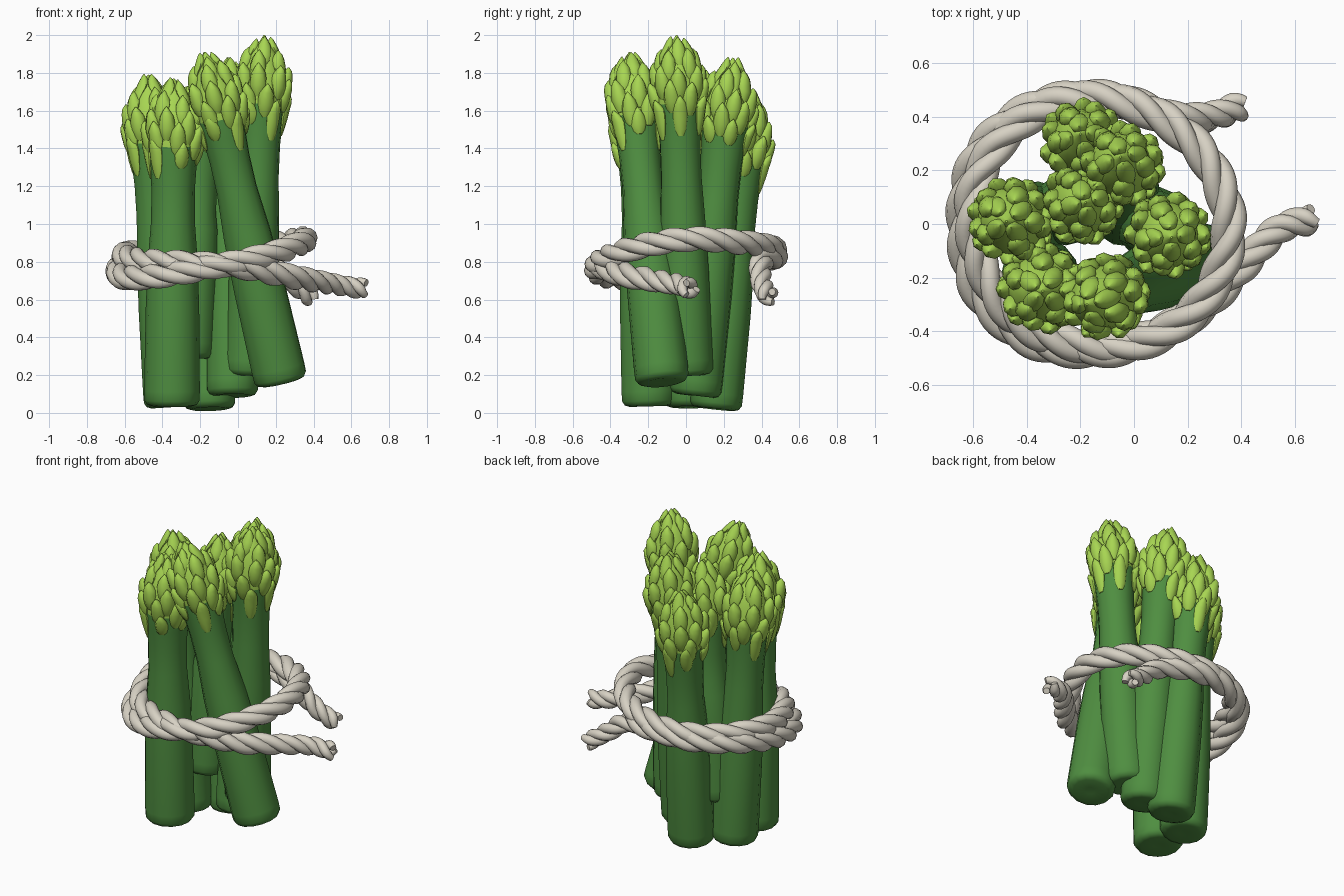
import bpy, bmesh, math, random
from mathutils import Vector, Matrix

if "Cube" in bpy.data.objects:
    bpy.data.objects.remove(bpy.data.objects["Cube"])

random.seed(4)


def material(name, rgb):
    m = bpy.data.materials.new(name)
    m.diffuse_color = (*rgb, 1)
    m.use_nodes = True
    m.node_tree.nodes["Principled BSDF"].inputs["Base Color"].default_value = m.diffuse_color
    return m


STALK = material("stalk green", (0.078, 0.27, 0.052))
TIP = material("tip light green", (0.39, 0.67, 0.085))
ROPE = material("rope beige", (0.68, 0.64, 0.55))


def loft(bm, rings, mat_of):
    # skin a list of closed rings and cap the two ends
    vs = [[bm.verts.new(p) for p in r] for r in rings]
    n = len(vs[0])
    for i in range(len(vs) - 1):
        for k in range(n):
            f = bm.faces.new((vs[i][k], vs[i][(k + 1) % n], vs[i + 1][(k + 1) % n], vs[i + 1][k]))
            f.material_index = mat_of(i)
            f.smooth = True
    f = bm.faces.new(vs[0][::-1])
    f.material_index = mat_of(0)
    f = bm.faces.new(vs[-1])
    f.material_index = mat_of(len(vs) - 2)


def finish(bm, name, mats):
    me = bpy.data.meshes.new(name)
    bmesh.ops.recalc_face_normals(bm, faces=bm.faces[:])
    bm.to_mesh(me)
    bm.free()
    for m in mats:
        me.materials.append(m)
    ob = bpy.data.objects.new(name, me)
    bpy.context.collection.objects.link(ob)
    bpy.ops.object.select_all(action='DESELECT')
    ob.select_set(True)
    bpy.context.view_layer.objects.active = ob
    bpy.ops.object.shade_smooth_by_angle(angle=math.radians(50))
    return ob


# head core: (distance below the tip, radius)
HEAD = [(0.0, 0.004), (0.04, 0.03), (0.1, 0.074), (0.18, 0.108), (0.27, 0.126),
        (0.36, 0.128), (0.46, 0.12), (0.58, 0.112), (0.75, 0.112)]


def head_radius(d):
    for (a, ra), (b, rb) in zip(HEAD, HEAD[1:]):
        if d <= b:
            return ra + (rb - ra) * (d - a) / (b - a)
    return HEAD[-1][1]


# bud scale outline: (height, half width, thickness) as fractions
SCALE = [(-0.60, 0.35, 0.15), (-0.45, 0.75, 0.45), (-0.22, 0.95, 0.8), (0.0, 1.0, 1.0),
         (0.2, 0.85, 0.95), (0.38, 0.45, 0.6), (0.52, 0.04, 0.08)]


def add_scale(bm, d, L, ang, w, length, thick, fat, drop):
    rad = Vector((math.cos(ang), math.sin(ang), 0))
    tan = Vector((-math.sin(ang), math.cos(ang), 0))
    rings = []
    for h, fw, ft in SCALE:
        hh = h * length * (drop if h < 0 else 1)
        # follow the core surface, with the point lifted away from it
        c = rad * (head_radius(max(0.0, d - hh)) * fat)
        if h > 0.1:
            c += rad * (h - 0.1) * thick * 2.2
        c.z = L - d + hh
        rings.append([c + tan * (w * fw * math.cos(t)) + rad * (thick * ft * math.sin(t))
                      for t in [2 * math.pi * k / 8 for k in range(8)]])
    loft(bm, rings, lambda i: 1)


# scale rows: (distance below tip, count, half width, length, thickness)
ROWS = [(0.075, 4, 0.036, 0.13, 0.026), (0.15, 5, 0.043, 0.15, 0.036),
        (0.235, 7, 0.044, 0.16, 0.040), (0.32, 7, 0.044, 0.16, 0.038),
        (0.395, 6, 0.040, 0.14, 0.030)]


def asparagus(name, base, tip, r0, fat):
    base, tip = Vector(base), Vector(tip)
    L = (tip - base).length
    bm = bmesh.new()
    prof = [(0.006, 0.2 * r0), (0, 0.72 * r0), (0.008, 0.9 * r0), (0.03, r0), (0.08, 1.01 * r0),
            (L * 0.3, 0.97 * r0), (L * 0.45, 0.9 * r0)]
    prof += [(L - d, r * fat) for d, r in reversed(HEAD)]
    n = 14
    ph = random.random()
    rings = [[Vector((r * math.cos(ph + 2 * math.pi * k / n), r * math.sin(ph + 2 * math.pi * k / n), z))
              for k in range(n)] for z, r in prof]
    loft(bm, rings, lambda i: 1 if prof[i][0] > L - 0.37 else 0)
    for j, (d, cnt, w, ln, th) in enumerate(ROWS):
        for k in range(cnt):
            a = 2 * math.pi * (k + 0.5 * (j % 2)) / cnt + ph + random.uniform(-0.1, 0.1)
            drop = random.choice((0.8, 1.2, 1.7)) if j == 4 else 1.0
            add_scale(bm, d + random.uniform(-0.015, 0.015), L, a, w, ln, th, fat, drop)
    q = Vector((0, 0, 1)).rotation_difference(tip - base)
    bm.transform(Matrix.Translation(base) @ q.to_matrix().to_4x4())
    finish(bm, name, [STALK, TIP])


SPEARS = [
    ("spear_back", (-0.15, 0.155, 0.02), (-0.20, 0.335, 1.71), 0.138, 0.97),
    ("spear_back_right", (-0.03, 0.05, 0.09), (-0.05, 0.25, 1.88), 0.138, 0.98),
    ("spear_middle", (-0.26, 0.05, 0.29), (-0.18, 0.08, 1.81), 0.13, 0.93),
    ("spear_left", (-0.36, 0.02, 0.03), (-0.475, 0.01, 1.79), 0.138, 1.0),
    ("spear_right", (0.06, 0.01, 0.20), (0.14, -0.05, 2.0), 0.135, 0.97),
    ("spear_front_left", (-0.35, -0.195, 0.035), (-0.34, -0.25, 1.77), 0.146, 1.03),
    ("spear_front_leaning", (0.23, -0.125, 0.16), (-0.175, -0.30, 1.91), 0.142, 0.97),
]
for s in SPEARS:
    asparagus(*s)

# rope centre line: front tail, one and a half turns, back tail
PATH = [Vector(p) for p in [
    (0.67, 0.02, 0.655), (0.54, -0.02, 0.675), (0.40, -0.16, 0.70), (0.24, -0.32, 0.73),
    (0.03, -0.43, 0.77), (-0.2, -0.45, 0.79), (-0.43, -0.36, 0.80), (-0.57, -0.15, 0.815),
    (-0.60, 0.1, 0.84), (-0.48, 0.33, 0.85), (-0.25, 0.46, 0.86), (0.03, 0.43, 0.88),
    (0.25, 0.27, 0.905), (0.352, 0.03, 0.92), (0.31, -0.2, 0.89), (0.15, -0.385, 0.835),
    (-0.1, -0.47, 0.78), (-0.38, -0.435, 0.73), (-0.58, -0.25, 0.715), (-0.635, 0.02, 0.75),
    (-0.57, 0.27, 0.80), (-0.36, 0.44, 0.82), (-0.1, 0.47, 0.83), (0.13, 0.40, 0.80),
    (0.28, 0.40, 0.69), (0.40, 0.44, 0.61)]]


def spline(pts, steps):
    P = [2 * pts[0] - pts[1]] + pts + [2 * pts[-1] - pts[-2]]
    out = []
    for i in range(1, len(P) - 2):
        a, b, c, d = P[i - 1:i + 3]
        for s in range(steps):
            t = s / steps
            out.append(0.5 * (2 * b + (c - a) * t + (2 * a - 5 * b + 4 * c - d) * t * t
                              + (3 * b - a - 3 * c + d) * t ** 3))
    return out + [pts[-1]]


line = spline(PATH, 14)
dist = [0.0]
for a, b in zip(line, line[1:]):
    dist.append(dist[-1] + (b - a).length)
total = dist[-1]


def frame(pts, i):
    t = (pts[min(i + 1, len(pts) - 1)] - pts[max(i - 1, 0)]).normalized()
    side = t.cross(Vector((0, 0, 1))).normalized()
    return side, side.cross(t)


# three strands twisted round the centre line
bm = bmesh.new()
for strand in range(3):
    pts, radii = [], []
    turn = 0.0
    for i, p in enumerate(line):
        end = min(dist[i], total - dist[i])
        loose = min(1.0, end / 0.5)
        if i:
            turn -= (dist[i] - dist[i - 1]) * 2 * math.pi / (0.2 + 0.25 * loose)
        a = turn + 2 * math.pi * strand / 3
        side, up = frame(line, i)
        off = 0.026 + 0.006 * loose + 0.012 * max(0, 1 - end / 0.06)
        pts.append(p + side * (math.cos(a) * off) + up * (math.sin(a) * off))
        radii.append((0.028 + 0.009 * loose) * (0.7 + 0.3 * min(1, end / 0.03)))
    rings = []
    for i, p in enumerate(pts):
        side, up = frame(pts, i)
        rings.append([p + (side * math.cos(t) + up * math.sin(t)) * radii[i]
                      for t in [2 * math.pi * k / 10 for k in range(10)]])
    loft(bm, rings, lambda i: 0)
finish(bm, "rope", [ROPE])
